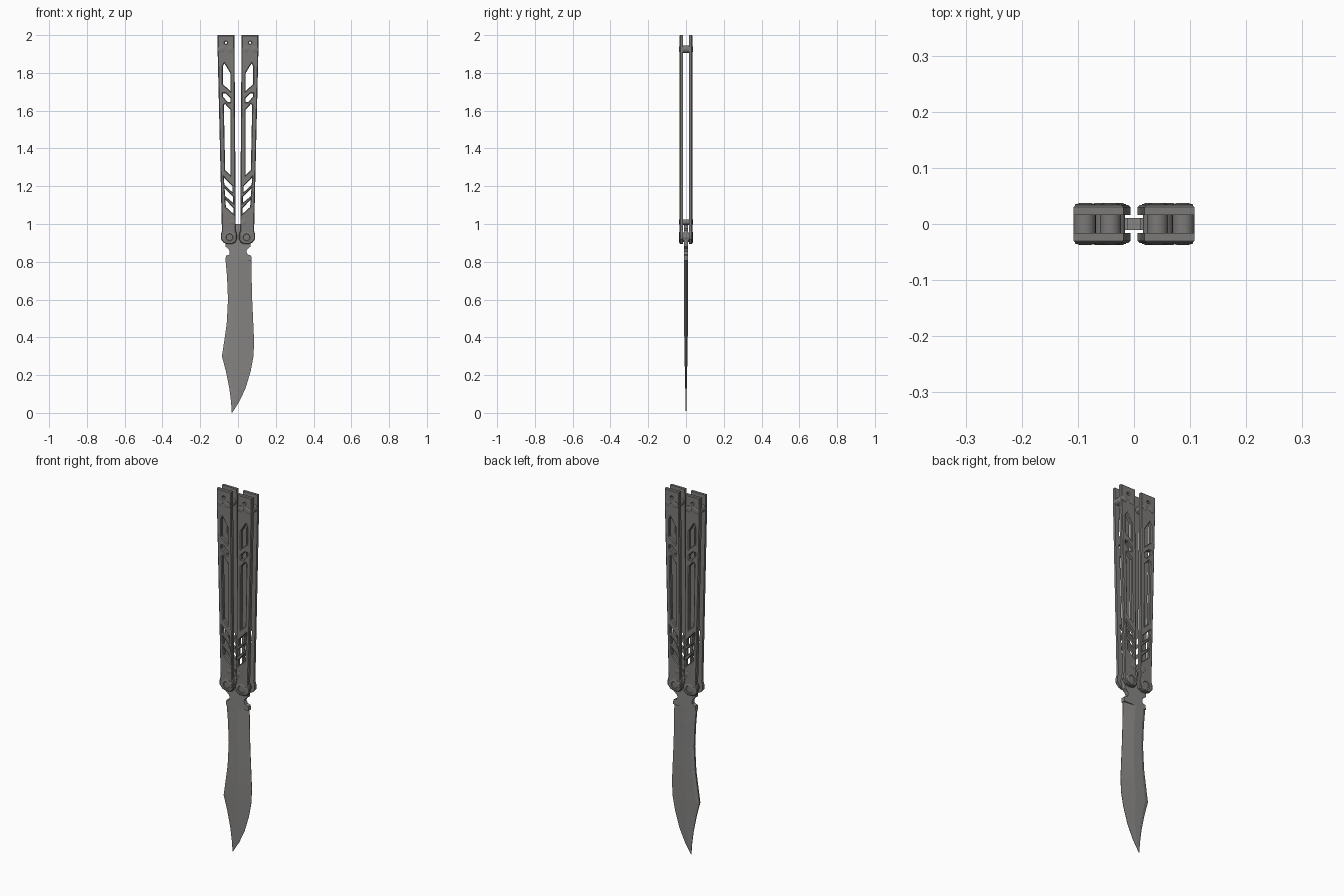
import bpy, bmesh, math
from mathutils import Vector
from mathutils.geometry import tessellate_polygon

cube = bpy.data.objects.get("Cube")
if cube:
    bpy.data.objects.remove(cube, do_unlink=True)


def material(name, rgb):
    m = bpy.data.materials.new(name)
    m.use_nodes = True
    m.diffuse_color = (*rgb, 1)
    m.node_tree.nodes["Principled BSDF"].inputs["Base Color"].default_value = (*rgb, 1)
    return m


STEEL = material("brushed steel", (0.24, 0.235, 0.23))
GREY = material("handle grey", (0.2, 0.195, 0.19))


def finish(bm, name, mat, smooth=False):
    bmesh.ops.recalc_face_normals(bm, faces=bm.faces)
    me = bpy.data.meshes.new(name)
    bm.to_mesh(me)
    bm.free()
    me.materials.append(mat)
    ob = bpy.data.objects.new(name, me)
    bpy.context.collection.objects.link(ob)
    if smooth:
        bpy.ops.object.select_all(action='DESELECT')
        ob.select_set(True)
        bpy.context.view_layer.objects.active = ob
        bpy.ops.object.shade_smooth_by_angle(angle=math.radians(35))
    return ob


def ccw(loop):
    area = sum(a[0] * b[1] - b[0] * a[1] for a, b in zip(loop, loop[1:] + loop[:1]))
    return loop if area > 0 else loop[::-1]


def inset(loop, d):
    """Move every side of a counter-clockwise loop inward by d."""
    out = []
    for i, p in enumerate(loop):
        p, a, b = Vector(p), Vector(loop[i - 1]), Vector(loop[(i + 1) % len(loop)])
        u, v = (p - a).normalized(), (b - p).normalized()
        n, m = Vector((-u.y, u.x)), Vector((-v.y, v.x))
        out.append(p + (n + m) * d / (1 + n.dot(m)))
    return out


def plate(name, outline, holes, y_in, y_out, chamfer, mat):
    """Flat plate in the xz plane with holes and chamfered outer edges."""
    bm = bmesh.new()
    loops = [ccw(outline)] + [ccw(h) for h in holes]
    y_mid = y_out - math.copysign(chamfer, y_out - y_in)
    layers = [(y_in, 0), (y_mid, 0), (y_out, chamfer)] if chamfer else [(y_in, 0), (y_out, 0)]
    rings = []
    for y, d in layers:
        ring = []
        for i, lp in enumerate(loops):
            pts = inset(lp, d if i == 0 else -d)
            ring.append([bm.verts.new((p[0], y, p[1])) for p in pts])
        rings.append(ring)
    for lower, upper in zip(rings, rings[1:]):
        for a, b in zip(lower, upper):
            for i in range(len(a)):
                bm.faces.new((a[i - 1], a[i], b[i], b[i - 1]))
    for ring in (rings[0], rings[-1]):
        flat = [v for lp in ring for v in lp]
        polys = [[Vector((v.co.x, v.co.z, 0)) for v in lp] for lp in ring]
        for tri in tessellate_polygon(polys):
            bm.faces.new([flat[i] for i in tri])
    return finish(bm, name, mat)


def turned(name, x, z, profile, mat, segs=20):
    """Solid turned about the y axis from (radius, y) pairs."""
    bm = bmesh.new()
    rings = [[bm.verts.new((x + r * math.cos(2 * math.pi * k / segs), y,
                            z + r * math.sin(2 * math.pi * k / segs)))
              for k in range(segs)] for r, y in profile]
    for a, b in zip(rings, rings[1:]):
        for k in range(segs):
            bm.faces.new((a[k - 1], a[k], b[k], b[k - 1]))
    bm.faces.new(rings[0])
    bm.faces.new(rings[-1])
    return finish(bm, name, mat, True)


def circle(x, z, r, n=12):
    return [(x + r * math.cos(2 * math.pi * k / n), z + r * math.sin(2 * math.pi * k / n))
            for k in range(n)]


# Blade: rows of height, spine x, edge x and half thickness
rows = [(0.81, -0.066, 0.071, 0.011), (0.72, -0.058, 0.072, 0.011), (0.6, -0.053, 0.075, 0.01),
        (0.47, -0.06, 0.081, 0.01), (0.38, -0.073, 0.085, 0.009), (0.3, -0.085, 0.082, 0.008),
        (0.22, -0.064, 0.067, 0.006), (0.13, -0.046, 0.04, 0.004), (0.06, -0.037, 0.007, 0.003),
        (0.0, -0.033, -0.031, 0.001)]
bm = bmesh.new()
sections = []
for z, spine, edge, t in rows:
    w = edge - spine
    right = [(spine, t * 0.5), (spine + w * 0.12, t), (spine + w * 0.48, t), (edge, 0.0008)]
    pts = right + [(x, -y) for x, y in reversed(right)]
    sections.append([bm.verts.new((x, y, z)) for x, y in pts])
for a, b in zip(sections, sections[1:]):
    for i in range(len(a)):
        bm.faces.new((a[i - 1], a[i], b[i], b[i - 1]))
bm.faces.new(sections[0])
bm.faces.new(sections[-1])
finish(bm, "blade", STEEL)

# Tang joining the blade to both pivots
tang = [(-0.066, 0.808), (0.071, 0.808), (0.07, 0.832), (0.052, 0.838), (0.044, 0.855),
        (0.05, 0.868), (0.066, 0.88), (0.068, 0.93), (0.05, 0.965), (0.012, 0.975),
        (0.012, 1.0), (-0.012, 1.0), (-0.012, 0.975), (-0.05, 0.965), (-0.068, 0.93),
        (-0.066, 0.88), (-0.05, 0.868), (-0.044, 0.855), (-0.046, 0.838), (-0.064, 0.832)]
plate("tang", tang, [], -0.011, 0.011, 0, STEEL)

# Handle outline and cutouts, drawn for the left handle
outline = [(0.019, 2.0), (0.108, 2.0), (0.108, 1.92), (0.086, 1.0), (0.085, 0.965),
           (0.091, 0.945), (0.091, 0.92), (0.075, 0.9), (0.058, 0.894), (0.032, 0.894),
           (0.014, 0.902), (0.006, 0.92), (0.006, 0.945), (0.013, 0.97), (0.012, 1.03)]
cutouts = [
    [(0.041, 1.8), (0.041, 1.705), (0.08, 1.74), (0.08, 1.835), (0.072, 1.85)],
    [(0.041, 1.668), (0.041, 1.645), (0.055, 1.645), (0.08, 1.675), (0.08, 1.692), (0.066, 1.692)],
    [(0.041, 1.605), (0.04, 1.258), (0.068, 1.285), (0.075, 1.63), (0.068, 1.635)],
    [(0.075, 1.247), (0.03, 1.2), (0.03, 1.168), (0.072, 1.208)],
    [(0.071, 1.188), (0.026, 1.143), (0.026, 1.112), (0.068, 1.148)],
    [(0.067, 1.13), (0.023, 1.082), (0.023, 1.053), (0.064, 1.09)],
    circle(0.064, 1.96, 0.006)]

for side, sx in (("left", 1), ("right", -1)):
    def flip(lp):
        return [(sx * x, z) for x, z in lp]

    for face, sy in (("front", -1), ("back", 1)):
        plate(f"{side}_{face}_handle_scale", flip(outline), [flip(h) for h in cutouts],
              sy * 0.016, sy * 0.034, 0.004, GREY)
        # Raised screw heads and the recessed pivot head
        for label, x, z, r in (("outer_screw", 0.087, 1.925, 0.018),
                               ("inner_screw", 0.042, 1.925, 0.018),
                               ("stop_pin_head", 0.03, 1.01, 0.016)):
            turned(f"{side}_{face}_{label}", sx * x, z,
                   [(r, sy * 0.03), (r, sy * 0.035), (r * 0.6, sy * 0.037)], GREY)
        turned(f"{side}_{face}_pivot_head", sx * 0.045, 0.93,
               [(0.029, sy * 0.03), (0.029, sy * 0.035), (0.025, sy * 0.037),
                (0.019, sy * 0.037), (0.017, sy * 0.035)], GREY)
    # Spacers between the scales
    for label, x, z, r in (("outer_spacer", 0.088, 1.925, 0.02),
                           ("inner_spacer", 0.042, 1.925, 0.019),
                           ("stop_pin", 0.03, 1.01, 0.014),
                           ("pivot_barrel", 0.045, 0.93, 0.026)):
        turned(f"{side}_{label}", sx * x, z, [(r, -0.018), (r, 0.018)], GREY)
